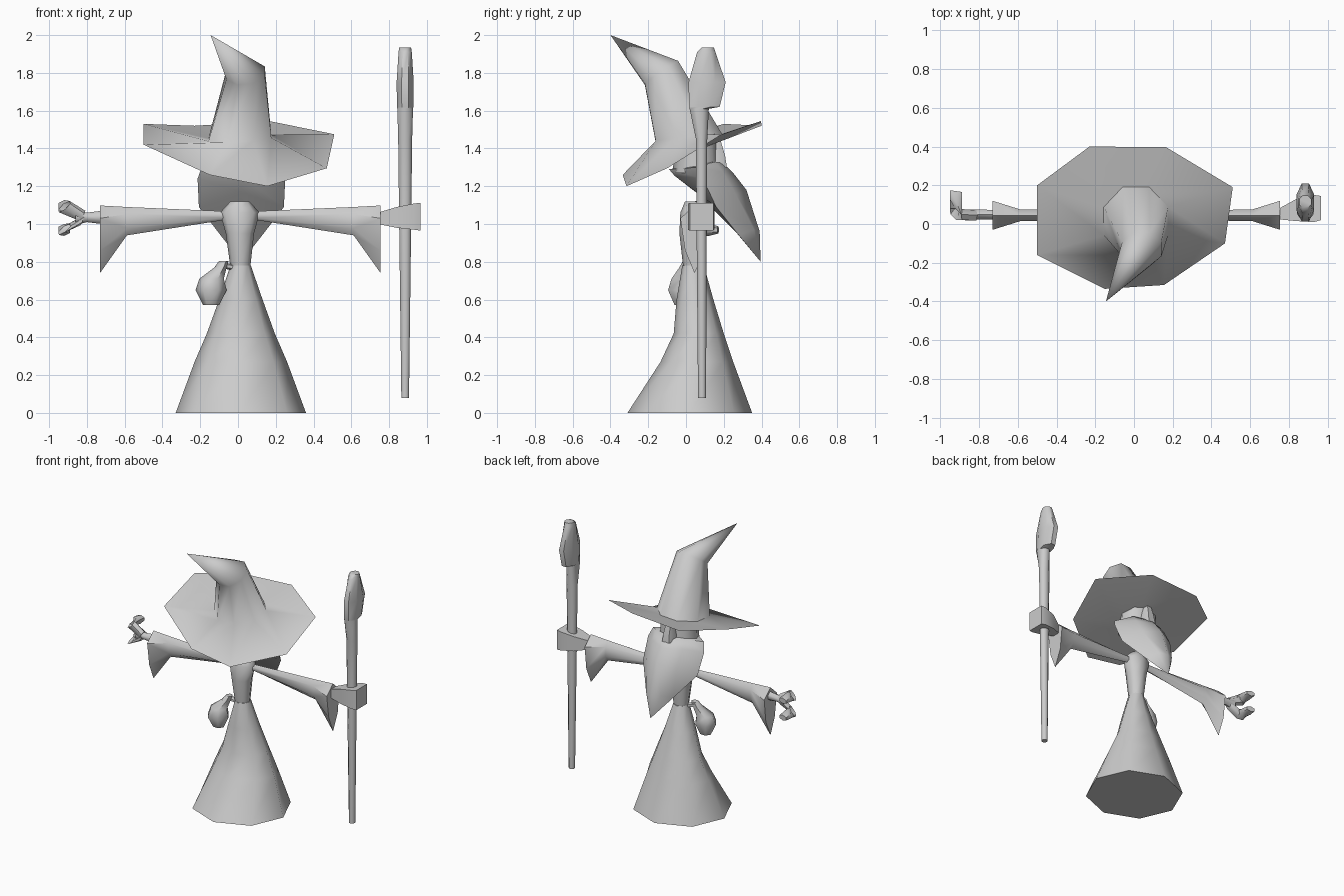
import bpy, bmesh, math
from mathutils import Vector

grey = bpy.data.materials.new("plain grey")
grey.diffuse_color = (0.6, 0.6, 0.6, 1)


def ring(c, u, v, n=8, phase=0.0):
    """n points of an ellipse with half axes u and v around c"""
    c, u, v = Vector(c), Vector(u), Vector(v)
    return [c + u * math.cos(phase + i * math.tau / n) + v * math.sin(phase + i * math.tau / n)
            for i in range(n)]


def loft(name, rings, tip=None, angle=60):
    """skin the rings, cap the start, and close the end with a cap or a tip"""
    bm = bmesh.new()
    loops = [[bm.verts.new(p) for p in r] for r in rings]
    n = len(loops[0])
    for a, b in zip(loops, loops[1:]):
        for i in range(n):
            j = (i + 1) % n
            bm.faces.new((a[i], a[j], b[j], b[i]))
    bm.faces.new(loops[0][::-1])
    if tip is None:
        bm.faces.new(loops[-1])
    else:
        t = bm.verts.new(tip)
        for i in range(n):
            bm.faces.new((loops[-1][i], loops[-1][(i + 1) % n], t))
    bmesh.ops.recalc_face_normals(bm, faces=bm.faces)
    mesh = bpy.data.meshes.new(name)
    bm.to_mesh(mesh)
    bm.free()
    ob = bpy.data.objects.new(name, mesh)
    bpy.context.collection.objects.link(ob)
    mesh.materials.append(grey)
    bpy.context.view_layer.objects.active = ob
    ob.select_set(True)
    bpy.ops.object.shade_smooth_by_angle(angle=math.radians(angle))
    ob.select_set(False)
    return ob


def flat_ring(x0, x1, y0, y1, z, n=8, phase=0.0, tilt=0.0):
    """ring spanning x0..x1 and y0..y1, rising by tilt towards the back"""
    return ring(((x0 + x1) / 2, (y0 + y1) / 2, z), ((x1 - x0) / 2, 0, 0),
                (0, (y1 - y0) / 2, tilt), n, phase)


def side_ring(x, y0, y1, z0, z1, n=6, shift=0.0):
    """ring across the x axis"""
    return ring((x, (y0 + y1) / 2, (z0 + z1) / 2), (shift, 0, (z1 - z0) / 2),
                (0, (y1 - y0) / 2, 0), n)


# robe skirt
loft("robe_skirt", [flat_ring(-0.33, 0.36, -0.31, 0.35, 0.0),
                    flat_ring(-0.23, 0.26, -0.135, 0.25, 0.27),
                    flat_ring(-0.165, 0.195, -0.065, 0.20, 0.42),
                    flat_ring(-0.10, 0.13, -0.05, 0.145, 0.6),
                    flat_ring(-0.04, 0.068, -0.02, 0.095, 0.78)])

# torso and shoulders
loft("torso", [flat_ring(-0.04, 0.065, -0.015, 0.09, 0.77),
               flat_ring(-0.065, 0.085, -0.035, 0.105, 0.95),
               flat_ring(-0.095, 0.115, -0.03, 0.11, 1.06),
               flat_ring(-0.04, 0.06, -0.005, 0.085, 1.12)])

# sleeves with drooping cuffs
for side, name in ((-1, "left_sleeve"), (1, "right_sleeve")):
    cx = 0.012
    sleeve = [side_ring(cx + side * 0.09, 0.02, 0.07, 1.02, 1.068),
              side_ring(cx + side * 0.60, 0.01, 0.08, 0.94, 1.09)]
    cuff = [(1.095, 0.075), (1.095, 0.015), (0.96, -0.03), (0.745, 0.03),
            (0.745, 0.05), (0.96, 0.12)]
    x = cx + side * 0.743
    # order the cuff points like the rings: top, back, bottom, front
    cuff = [(1.098, 0.045), (1.03, 0.12), (0.86, 0.10), (0.74, 0.045),
            (0.86, -0.005), (1.03, -0.03)]
    loft(name, sleeve + [[Vector((x, y, z)) for z, y in cuff]], angle=50)

# open hand: palm and two bent fingers
loft("left_palm", [side_ring(-0.72, 0.02, 0.075, 1.00, 1.07),
                   side_ring(-0.80, 0.02, 0.08, 1.01, 1.06),
                   side_ring(-0.86, 0.015, 0.08, 0.995, 1.075)])
for s, name in ((1, "left_upper_finger"), (-1, "left_lower_finger")):
    z = 1.032
    loft(name, [ring((-0.82, 0.045, z + s * 0.01), (0.012, 0, 0.028), (0, 0.03, 0), 6),
                ring((-0.92, 0.05, z + s * 0.06), (0.028, 0, 0.03), (-0.02, 0.035, 0), 6),
                ring((-0.92, 0.12, z + s * 0.063), (0, 0, 0.032), (-0.036, 0.008, 0), 6),
                ring((-0.92, 0.17, z + s * 0.063), (0, 0, 0.02), (-0.036, 0.005, 0), 6)])

# fist around the staff
def box_ring(x, y0, y1, z0, z1):
    return [Vector((x, y, z)) for y, z in ((y0, z0), (y1, z0), (y1, z1), (y0, z1))]


loft("right_fist", [box_ring(0.74, 0.025, 0.075, 1.00, 1.06),
                    box_ring(0.84, 0.015, 0.13, 0.98, 1.09),
                    box_ring(0.93, 0.01, 0.15, 0.97, 1.108),
                    box_ring(0.965, 0.02, 0.145, 0.965, 1.112)], angle=50)

# staff with a crooked head
loft("staff", [flat_ring(0.885 - w, 0.885 + w, y0, y1, z, 8, math.pi / 8)
               for w, y0, y1, z in ((0.022, 0.062, 0.108, 0.08), (0.035, 0.053, 0.112, 1.05),
                                    (0.04, 0.05, 0.115, 1.45), (0.045, 0.015, 0.125, 1.61),
                                    (0.047, 0.01, 0.185, 1.62), (0.049, 0.005, 0.218, 1.75),
                                    (0.038, 0.055, 0.16, 1.91), (0.034, 0.08, 0.15, 1.935))])

# belt pouch
loft("pouch", [flat_ring(-0.185, -0.10, -0.065, 0.01, 0.57, 6),
               flat_ring(-0.225, -0.06, -0.105, 0.045, 0.65, 6),
               flat_ring(-0.205, -0.075, -0.085, 0.035, 0.71, 6),
               flat_ring(-0.125, -0.06, -0.04, 0.03, 0.77, 6),
               flat_ring(-0.10, -0.05, -0.02, 0.03, 0.805, 6)])
loft("pouch_strap", [side_ring(-0.09, -0.01, 0.03, 0.765, 0.80),
                     side_ring(-0.02, 0.0, 0.05, 0.755, 0.785)])

# beard and lower head: back/inner point, sides, outer point per ring
def beard_ring(w, inner, side, outer):
    (yi, zi), (ys, zs), (yo, zo) = inner, side, outer
    h = w * 0.55
    pts = [(0, yi, zi), (w, ys, zs), (h, (ys + yo) / 2 + 0.025, (zs + zo) / 2 + 0.02),
           (0, yo, zo), (-h, (ys + yo) / 2 + 0.025, (zs + zo) / 2 + 0.02), (-w, ys, zs)]
    return [Vector((0.018 + x, y, z)) for x, y, z in pts]


loft("beard", [beard_ring(0.21, (-0.09, 1.29), (0.06, 1.30), (0.20, 1.32)),
               beard_ring(0.232, (-0.06, 1.255), (0.09, 1.24), (0.25, 1.27)),
               beard_ring(0.225, (0.05, 1.17), (0.16, 1.09), (0.32, 1.18)),
               beard_ring(0.11, (0.22, 1.01), (0.28, 0.94), (0.39, 0.96))],
     tip=(0.018, 0.395, 0.80))

# head under the hat, and nose
loft("head", [flat_ring(-0.13, 0.16, -0.07, 0.18, 1.27), flat_ring(-0.12, 0.15, -0.06, 0.17, 1.43)])
loft("nose", [flat_ring(-0.04, 0.075, 0.10, 0.225, 1.30, 6),
              flat_ring(-0.03, 0.065, 0.10, 0.215, 1.36, 6),
              flat_ring(-0.02, 0.05, 0.10, 0.19, 1.44, 6)])

# hat: wide uneven brim rising into a bent point
brim = [Vector(p) for p in ((0.51, 0.19, 1.475), (0.165, 0.397, 1.545), (-0.23, 0.40, 1.52),
                            (-0.50, 0.20, 1.53), (-0.50, -0.16, 1.42), (-0.15, -0.335, 1.26),
                            (0.155, -0.315, 1.20), (0.47, -0.10, 1.295))]
ph = math.pi / 8
under = ring((0.015, 0.04, 1.385), (0.15, 0, 0), (0, 0.15, 0.055), 8, ph)
base = ring((0.01, 0.015, 1.455), (0.18, 0, 0.01), (0, 0.19, 0.02), 8, ph)
middle = ring((0.04, -0.13, 1.80), (0.11, 0, 0.01), (0, 0.095, 0.065), 8, ph)
loft("hat", [under, brim, base, middle], tip=(-0.145, -0.40, 2.0), angle=75)
